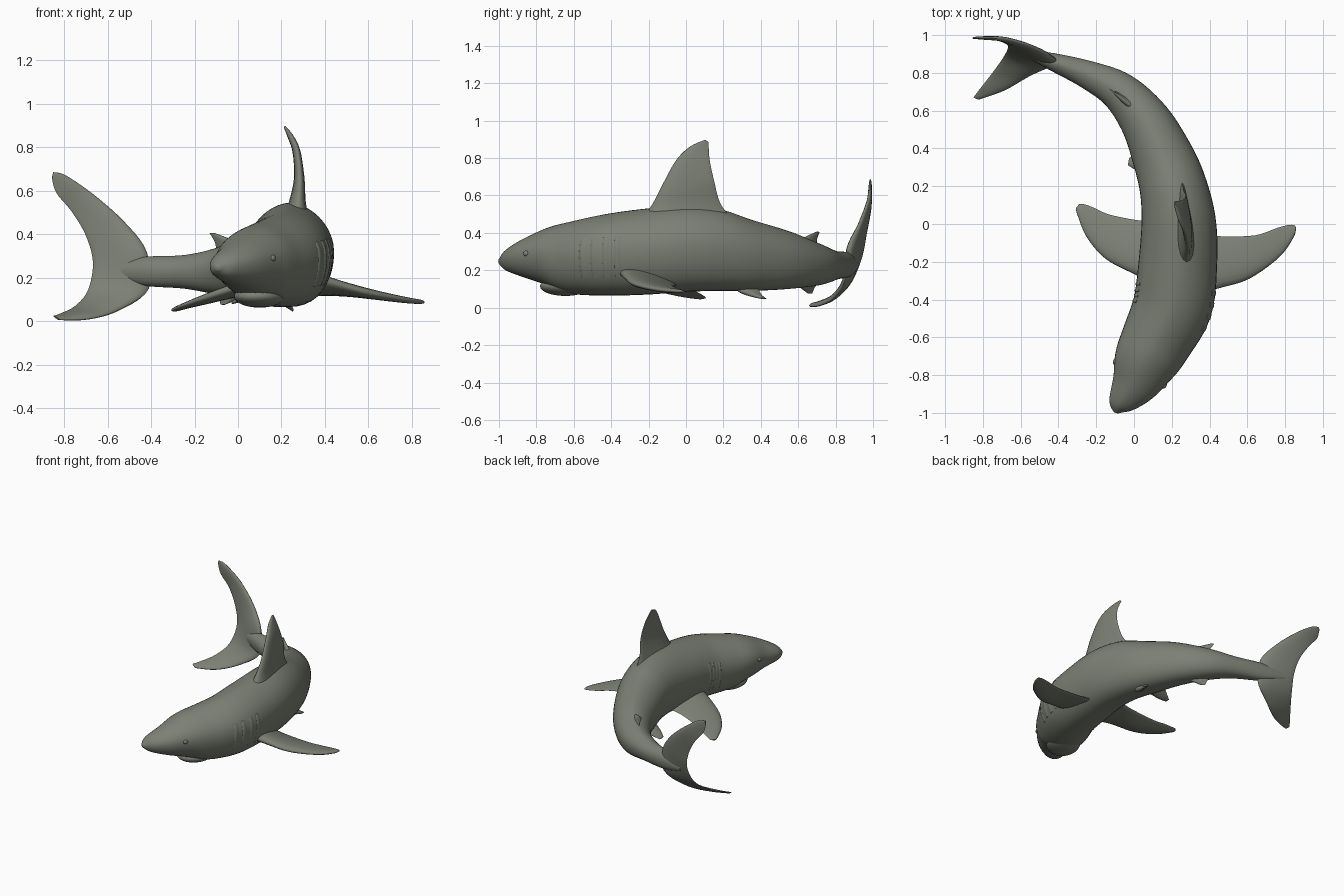
import bpy, bmesh, math
from mathutils import Vector

cube = bpy.data.objects.get("Cube")
if cube:
    bpy.data.objects.remove(cube, do_unlink=True)

skin = bpy.data.materials.new("grey green skin")
skin.use_nodes = True
SKIN_COLOUR = (0.20, 0.215, 0.175, 1)
skin.diffuse_color = SKIN_COLOUR
skin.node_tree.nodes["Principled BSDF"].inputs["Base Color"].default_value = SKIN_COLOUR


def smooth_at(rows, u):
    """Catmull-Rom sample of a list of number rows at station u."""
    last = len(rows) - 1
    i = min(int(u), last - 1)
    t = u - i
    a, b, c, d = (rows[max(0, min(last, k))] for k in range(i - 1, i + 3))
    return [0.5 * (2 * q + (r - p) * t + (2 * p - 5 * q + 4 * r - s) * t * t
                   + (3 * q - p - 3 * r + s) * t ** 3)
            for p, q, r, s in zip(a, b, c, d)]


def loft(name, rings):
    """Skin closed rings into a smooth capped object."""
    bm = bmesh.new()
    loops = [[bm.verts.new(p) for p in ring] for ring in rings]
    n = len(loops[0])
    for low, high in zip(loops, loops[1:]):
        for k in range(n):
            j = (k + 1) % n
            bm.faces.new((low[k], low[j], high[j], high[k]))
    bm.faces.new(loops[0])
    bm.faces.new(loops[-1])
    bmesh.ops.recalc_face_normals(bm, faces=bm.faces)
    mesh = bpy.data.meshes.new(name)
    bm.to_mesh(mesh)
    bm.free()
    mesh.materials.append(skin)
    obj = bpy.data.objects.new(name, mesh)
    bpy.context.collection.objects.link(obj)
    finish(obj)
    return obj


def finish(obj):
    bpy.ops.object.select_all(action="DESELECT")
    obj.select_set(True)
    bpy.context.view_layer.objects.active = obj
    bpy.ops.object.shade_smooth_by_angle(angle=math.radians(60))


def fin(name, stations, steps=5, sides=20):
    """Stations: leading point, trailing point, half thickness."""
    rows = [(*lead, *trail, thick) for lead, trail, thick in stations]
    count = (len(rows) - 1) * steps
    samples = [smooth_at(rows, i / steps) for i in range(count + 1)]
    mids = [(Vector(s[:3]) + Vector(s[3:6])) / 2 for s in samples]
    rings = []
    for i, s in enumerate(samples):
        lead, trail, thick = Vector(s[:3]), Vector(s[3:6]), max(s[6], 0.001)
        span = mids[min(i + 1, count)] - mids[max(i - 1, 0)]
        normal = (trail - lead).cross(span).normalized()
        ring = []
        for k in range(sides):
            a = math.tau * k / sides
            along = (1 - math.cos(a)) / 2
            bulge = thick * math.sin(a) * (1 + 0.5 * math.cos(a))
            ring.append(lead.lerp(trail, along) + normal * bulge)
        rings.append(ring)
    return loft(name, rings)


# Body stations: x, y, half width, top, bottom
SPINE = [
    (-.095, -1.0, .012, .26, .235), (-.075, -.955, .065, .31, .20),
    (0, -.85, .125, .375, .16), (.06, -.73, .17, .43, .12),
    (.12, -.615, .19, .46, .075), (.205, -.43, .21, .50, .065),
    (.232, -.21, .208, .53, .07), (.237, 0, .198, .545, .085),
    (.21, .185, .18, .525, .09), (.155, .35, .163, .47, .09),
    (.06, .545, .135, .41, .10), (-.075, .70, .105, .345, .12),
    (-.245, .79, .075, .305, .15), (-.44, .862, .045, .295, .165),
    (-.6, .915, .012, .25, .21)]


def body_point(u, a, grow=1.0):
    """Point on the body at station u, angle a (0 = left, quarter turn = top)."""
    x, y, half, top, bottom = smooth_at(SPINE, u)
    ahead = smooth_at(SPINE, min(u + .3, len(SPINE) - 1))
    behind = smooth_at(SPINE, max(u - .3, 0))
    run = Vector((ahead[0] - behind[0], ahead[1] - behind[1])).normalized()
    c, s = math.cos(a), math.sin(a)
    power = 1.15 if s > 0 else 0.8
    side = math.copysign(abs(c) ** power, c) * half * grow
    mid = bottom + (top - bottom) * 0.52
    rise = s * grow * (top - mid if s > 0 else mid - bottom)
    return Vector((x + run.y * side, y - run.x * side, mid + rise))


SIDES, STEPS = 40, 6
loft("body", [[body_point(i / STEPS, math.tau * k / SIDES) for k in range(SIDES)]
              for i in range((len(SPINE) - 1) * STEPS + 1)])

# Large dorsal fin, its tip leaning to the right
fin("dorsal_fin", [
    ((.275, -.25, .46), (.25, .26, .46), .06),
    ((.28, -.185, .545), (.26, .185, .555), .035),
    ((.285, -.13, .65), (.275, .15, .68), .022),
    ((.272, -.055, .785), (.26, .128, .78), .016),
    ((.24, .02, .86), (.235, .122, .845), .011),
    ((.215, .10, .897), (.215, .12, .885), .004)])

# Pectoral fins
fin("left_pectoral_fin", [
    ((.34, -.37, .21), (.36, -.05, .12), .04),
    ((.45, -.34, .175), (.46, -.065, .12), .028),
    ((.61, -.29, .13), (.64, -.06, .11), .02),
    ((.77, -.175, .10), (.76, -.02, .095), .013),
    ((.845, -.07, .09), (.82, -.005, .09), .009),
    ((.858, -.02, .088), (.85, -.005, .088), .004)])
fin("right_pectoral_fin", [
    ((.11, -.32, .18), (.11, .02, .14), .04),
    ((0, -.265, .16), (.02, .02, .125), .028),
    ((-.15, -.185, .11), (-.13, .05, .09), .02),
    ((-.25, -.07, .075), (-.21, .085, .07), .013),
    ((-.30, .05, .055), (-.265, .105, .055), .009),
    ((-.307, .085, .052), (-.29, .105, .052), .004)])

# Small pelvic, rear dorsal and anal fins
fin("left_pelvic_fin", [
    ((.19, .24, .13), (.18, .38, .12), .025),
    ((.23, .29, .085), (.22, .40, .075), .015),
    ((.255, .40, .05), (.25, .43, .048), .004)])
fin("right_pelvic_fin", [
    ((.08, .26, .14), (.06, .40, .13), .025),
    ((.02, .28, .11), (.01, .37, .10), .015),
    ((-.03, .31, .085), (-.025, .35, .08), .004)])
fin("rear_dorsal_fin", [
    ((.03, .59, .35), (-.10, .71, .31), .02),
    ((-.04, .64, .38), (-.105, .70, .36), .011),
    ((-.11, .70, .407), (-.13, .715, .405), .003)])
fin("anal_fin", [
    ((.03, .58, .13), (-.11, .72, .15), .02),
    ((-.01, .62, .10), (-.09, .69, .11), .012),
    ((-.06, .65, .077), (-.08, .675, .077), .003)])

# Tail fin, one sweep from upper tip to lower tip
fin("tail_fin", [
    ((-.85, .985, .686), (-.856, .985, .66), .004),
    ((-.79, .985, .67), (-.835, .985, .59), .008),
    ((-.66, .975, .58), (-.765, .985, .505), .012),
    ((-.52, .93, .455), (-.70, .965, .395), .016),
    ((-.42, .87, .32), (-.667, .94, .27), .024),
    ((-.41, .85, .15), (-.69, .885, .143), .02),
    ((-.54, .79, .055), (-.75, .80, .07), .014),
    ((-.68, .71, .012), (-.82, .71, .035), .009),
    ((-.82, .66, .006), (-.85, .67, .025), .004)])


def ellipsoid(name, place, size, turn):
    bpy.ops.mesh.primitive_uv_sphere_add(segments=28, ring_count=16, location=place)
    obj = bpy.context.object
    obj.name = name
    obj.scale = size
    obj.rotation_euler.z = turn
    obj.data.materials.append(skin)
    finish(obj)


# Lower jaw hanging behind the snout
ellipsoid("lower_jaw", (.10, -.645, .115), (.115, .14, .052), -.4)

# Eyes and gill ridges on both sides
for label, sign in (("left", 1), ("right", -1)):
    angle = 0.1 if sign > 0 else math.pi - 0.1
    ellipsoid(label + "_eye", body_point(2.5, angle, .97), (.012, .018, .015), -.4)
    for g in range(4):
        path = []
        for k in range(9):
            a = -0.6 + 1.0 * k / 8
            path.append((4.75 + g * .22, a if sign > 0 else math.pi - a))
        fin(f"{label}_gill_{g + 1}", [
            (body_point(u - .06, a, .985), body_point(u + .06, a, 1.0), .005)
            for u, a in path], steps=2, sides=8)
